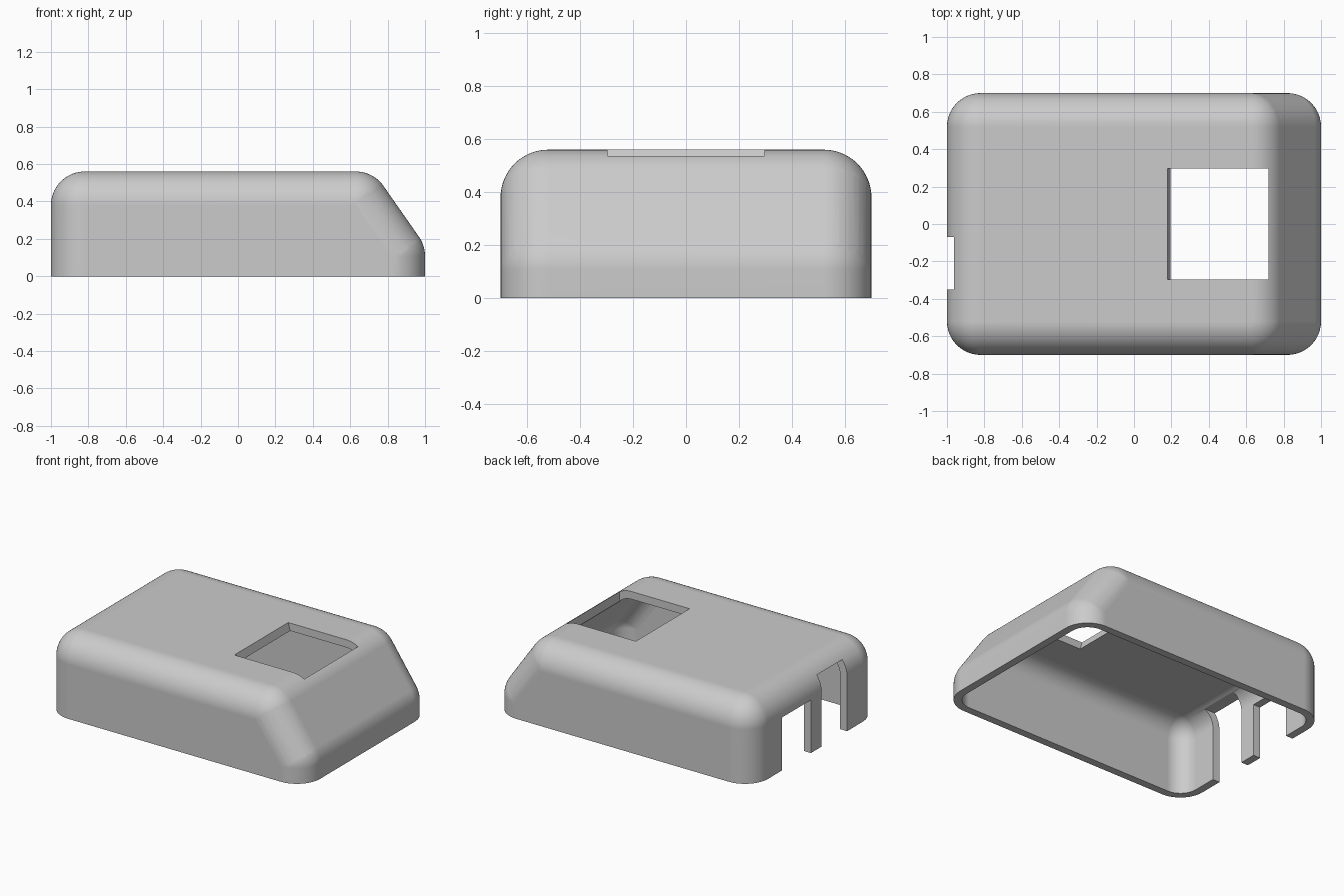
import bpy, bmesh, math
from mathutils import Vector

cube = bpy.data.objects.get("Cube")
if cube:
    bpy.data.objects.remove(cube, do_unlink=True)

ROUND = 0.18    # outer edge radius
WALL = 0.054    # shell thickness

grey = bpy.data.materials.new("light grey plastic")
grey.use_nodes = True
grey.diffuse_color = (0.6, 0.6, 0.6, 1)
grey.node_tree.nodes["Principled BSDF"].inputs["Base Color"].default_value = (0.6, 0.6, 0.6, 1)


def add_object(name, bm):
    bmesh.ops.recalc_face_normals(bm, faces=bm.faces)
    mesh = bpy.data.meshes.new(name)
    bm.to_mesh(mesh)
    bm.free()
    mesh.materials.append(grey)
    obj = bpy.data.objects.new(name, mesh)
    bpy.context.collection.objects.link(obj)
    return obj


def rounded_body(name, radius, bottom):
    """Wedge-ended block with every upper edge rounded: hull of corner balls."""
    bm = bmesh.new()
    for side in (-0.52, 0.52):
        for x, z in ((-0.82, 0.38), (0.63, 0.38), (0.82, 0.108)):
            for ring in range(0, 91, 5):
                elev = math.radians(ring)
                steps = 48 if ring < 90 else 1
                for i in range(steps):
                    a = math.tau * i / steps
                    bm.verts.new((x + radius * math.cos(elev) * math.cos(a),
                                  side + radius * math.cos(elev) * math.sin(a),
                                  z + radius * math.sin(elev)))
        # straight walls run down to the open rim
        for x in (-0.82, 0.82):
            for i in range(48):
                a = math.tau * i / 48
                bm.verts.new((x + radius * math.cos(a), side + radius * math.sin(a), bottom))
    hull = bmesh.ops.convex_hull(bm, input=bm.verts)
    junk = [g for g in hull["geom_interior"] if isinstance(g, bmesh.types.BMVert)]
    bmesh.ops.delete(bm, geom=junk, context='VERTS')
    bmesh.ops.dissolve_limit(bm, angle_limit=math.radians(0.5), verts=bm.verts, edges=bm.edges)
    return add_object(name, bm)


def box(name, low, high, shape=None):
    low, high = Vector(low), Vector(high)
    bm = bmesh.new()
    bmesh.ops.create_cube(bm, size=1)
    for v in bm.verts:
        v.co = Vector([(low[i] + high[i]) / 2 + v.co[i] * (high[i] - low[i]) for i in range(3)])
        if shape:
            shape(v.co)
    return add_object(name, bm)


def flare(co):
    """Window sides lean slightly with depth."""
    drop = 0.29 * (0.56 - co.z)
    co.y += math.copysign(drop, co.y)
    if co.x < 0.5:
        co.x += drop


shell = rounded_body("case_shell", ROUND, 0)
cutters = [
    rounded_body("cavity_cutter", ROUND - WALL, -0.1),
    box("window_cutter", (0.18, -0.265, 0.45), (0.72, 0.265, 0.67), flare),
    box("low_port_cutter", (-1.1, 0.05, -0.1), (-0.85, 0.37, 0.37)),
    box("tall_port_cutter", (-1.1, -0.35, -0.1), (-0.85, -0.07, 0.49)),
]

# hollow the case and open the window and ports
bpy.context.view_layer.objects.active = shell
shell.select_set(True)
for cutter in cutters:
    mod = shell.modifiers.new("cut", 'BOOLEAN')
    mod.operation = 'DIFFERENCE'
    mod.solver = 'EXACT'
    mod.object = cutter
    bpy.ops.object.modifier_apply(modifier=mod.name)
    bpy.data.objects.remove(cutter, do_unlink=True)

bpy.ops.object.shade_smooth_by_angle(angle=math.radians(30))
weighted = shell.modifiers.new("even_shading", 'WEIGHTED_NORMAL')
weighted.keep_sharp = True
